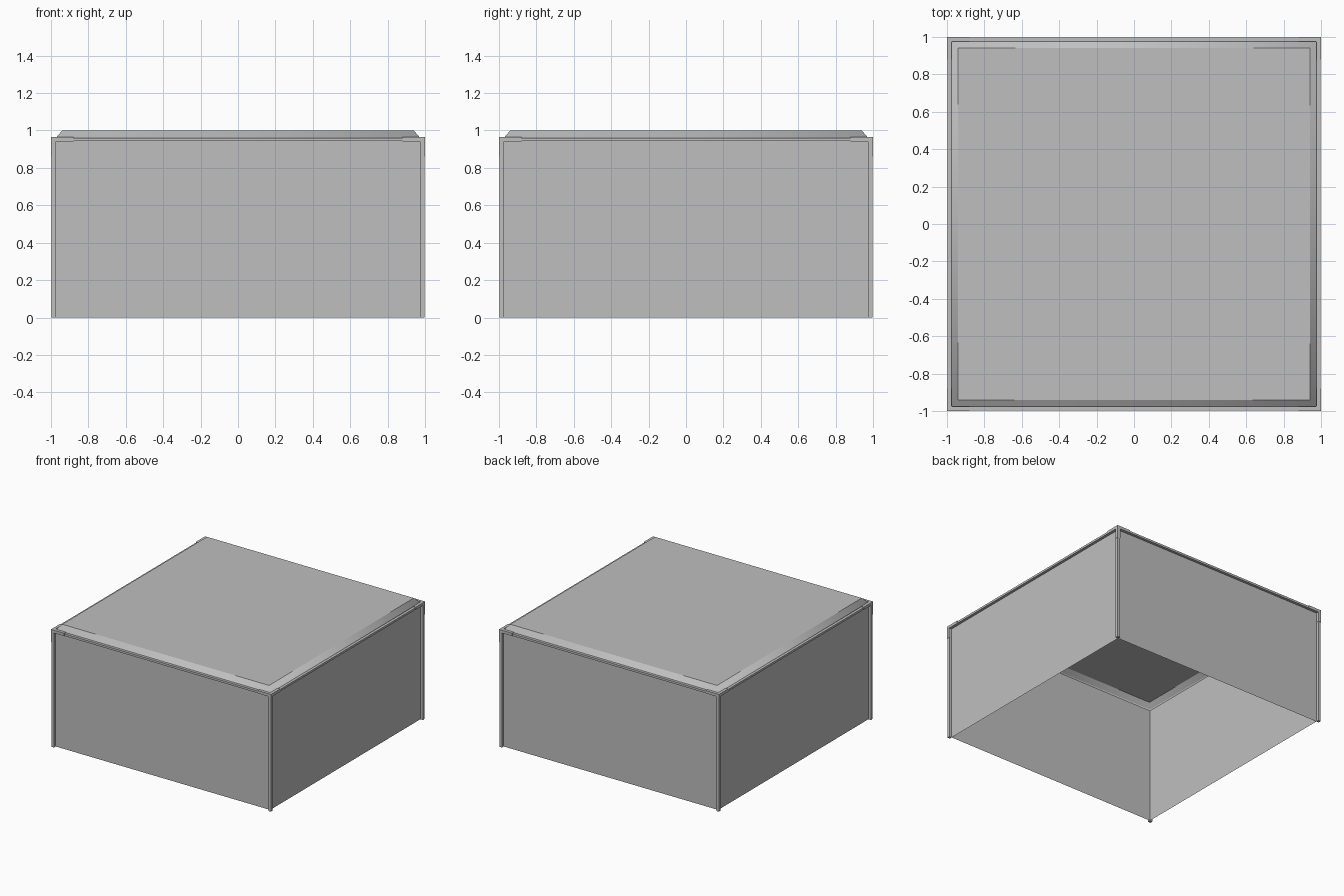
import bpy
import bmesh

cube = bpy.data.objects.get("Cube")
if cube:
    bpy.data.objects.remove(cube, do_unlink=True)

grey = bpy.data.materials.new("light grey")
grey.use_nodes = True
colour = (0.52, 0.52, 0.52, 1)
grey.diffuse_color = colour
grey.node_tree.nodes["Principled BSDF"].inputs["Base Color"].default_value = colour


def finish(bm, name):
    mesh = bpy.data.meshes.new(name)
    bm.to_mesh(mesh)
    bm.free()
    mesh.materials.append(grey)
    obj = bpy.data.objects.new(name, mesh)
    bpy.context.collection.objects.link(obj)
    return obj


def square_shell(name, profile, capped=False, closed=False):
    """Sweep (half width, height) points around a square."""
    bm = bmesh.new()
    rings = [[bm.verts.new((sx * w, sy * w, z))
              for sx, sy in ((-1, -1), (1, -1), (1, 1), (-1, 1))]
             for w, z in profile]
    pairs = list(zip(rings, rings[1:]))
    if closed:
        pairs.append((rings[-1], rings[0]))
    for low, high in pairs:
        for i in range(4):
            j = (i + 1) % 4
            bm.faces.new((low[i], low[j], high[j], high[i]))
    if capped:
        bm.faces.new(rings[-1])
    return bm, name


def box(name, lo, hi):
    bm = bmesh.new()
    bmesh.ops.create_cube(bm, size=1)
    for v in bm.verts:
        v.co = [a if c < 0 else b for c, a, b in zip(v.co, lo, hi)]
    return finish(bm, name)


# Thin side panels, open at the bottom
finish(*square_shell("side_panels", [(0.975, 0), (0.975, 0.955)]))

# Raised lid with a bevel whose shading blends round the mitred corners
bm, name = square_shell("lid", [(0.975, 0.955), (0.972, 0.963), (0.94, 1)], capped=True)
for f in bm.faces:
    f.smooth = True
for e in bm.edges:
    a, b = e.verts
    e.smooth = abs(a.co.z - b.co.z) > 0.001
finish(bm, name)

# Square rim around the top of the panels
finish(*square_shell("top_rim", [(0.976, 0.943), (0.998, 0.943),
                                 (0.998, 0.96), (0.976, 0.96)], closed=True))

# Corner posts with slightly larger caps that wrap onto the rim
for sx, side in ((-1, "right"), (1, "left")):
    for sy, end in ((-1, "front"), (1, "back")):
        def corner(part, x, y, z):
            xs, ys = sorted(sx * v for v in x), sorted(sy * v for v in y)
            box(f"{end}_{side}_{part}", (xs[0], ys[0], z[0]), (xs[1], ys[1], z[1]))

        corner("post", (0.975, 0.998), (0.975, 0.998), (0, 0.945))
        corner("post_cap", (0.974, 1), (0.974, 1), (0.86, 0.965))
        corner("rim_cap_x", (0.88, 0.974), (0.976, 1), (0.942, 0.965))
        corner("rim_cap_y", (0.976, 1), (0.88, 0.974), (0.942, 0.965))
